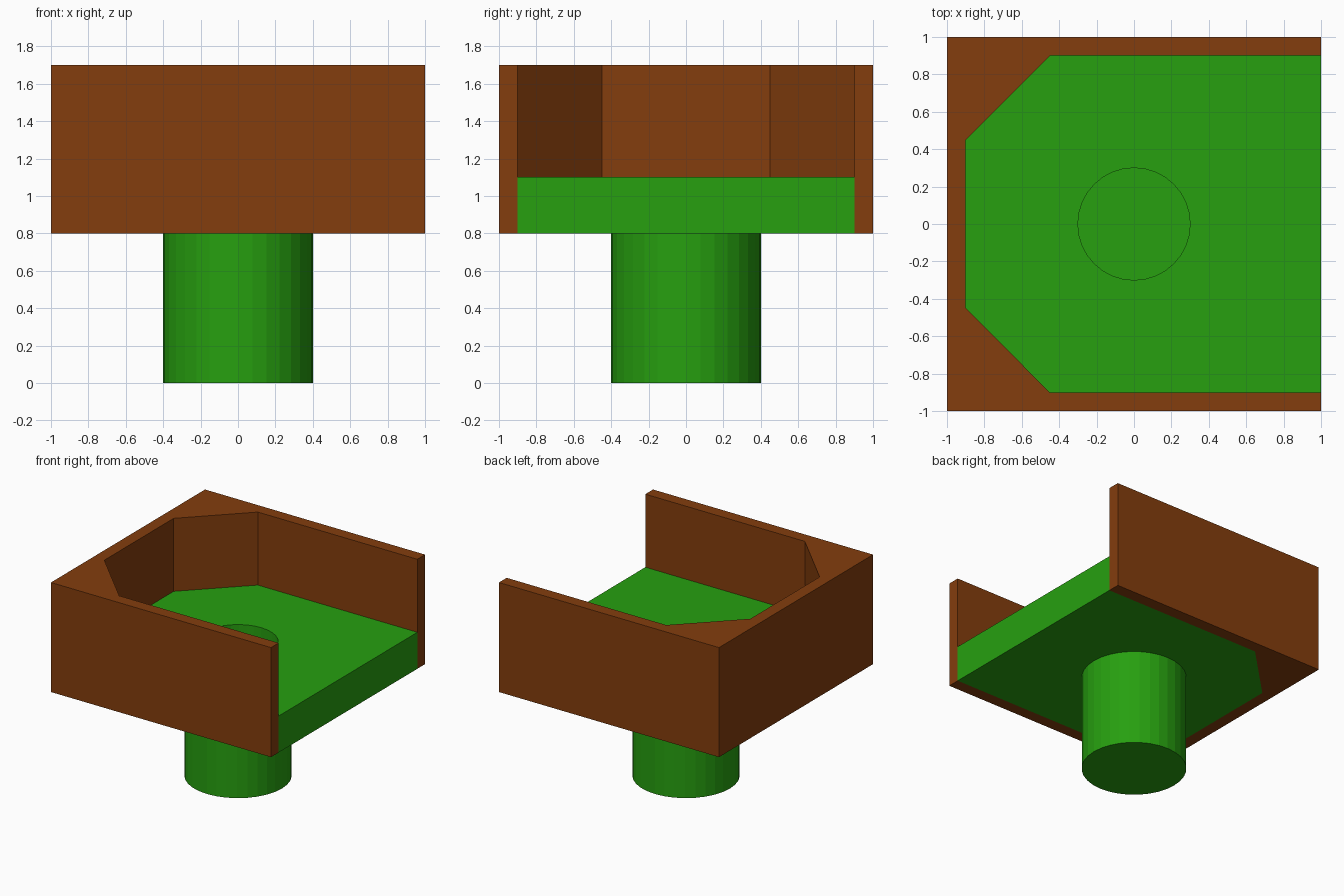
import bpy
import bmesh

if "Cube" in bpy.data.objects:
    bpy.data.objects.remove(bpy.data.objects["Cube"])


def material(name, color):
    mat = bpy.data.materials.new(name)
    mat.diffuse_color = (*color, 1)
    mat.use_nodes = True
    mat.node_tree.nodes["Principled BSDF"].inputs["Base Color"].default_value = mat.diffuse_color
    return mat


def prism(name, outline, z0, z1, mat):
    """Extrude a flat xy outline from z0 up to z1."""
    bm = bmesh.new()
    face = bm.faces.new([bm.verts.new((x, y, z0)) for x, y in outline])
    out = bmesh.ops.extrude_face_region(bm, geom=[face])
    top = [v for v in out["geom"] if isinstance(v, bmesh.types.BMVert)]
    bmesh.ops.translate(bm, verts=top, vec=(0, 0, z1 - z0))
    bmesh.ops.recalc_face_normals(bm, faces=bm.faces)
    mesh = bpy.data.meshes.new(name)
    bm.to_mesh(mesh)
    bm.free()
    obj = bpy.data.objects.new(name, mesh)
    bpy.context.collection.objects.link(obj)
    if mat:
        mesh.materials.append(mat)
    return obj


def cylinder(name, radius, z0, z1, mat):
    bpy.ops.mesh.primitive_cylinder_add(
        vertices=32, radius=radius, depth=z1 - z0, location=(0, 0, (z0 + z1) / 2))
    obj = bpy.context.object
    obj.name = name
    if mat:
        obj.data.materials.append(mat)
    return obj


brown = material("brown", (0.23, 0.047, 0.004))
green = material("green", (0.02, 0.35, 0.005))

# Inner outline with two chamfered back corners, open on the +x side
inner = [(1, -0.9), (-0.45, -0.9), (-0.9, -0.45),
         (-0.9, 0.45), (-0.45, 0.9), (1, 0.9)]

# Three-sided wall around the tray
wall = inner + [(1, 1), (-1, 1), (-1, -1), (1, -1)]
prism("tray_wall", wall, 0.8, 1.7, brown)

# Tray floor and the hollow pedestal below it
floor = prism("tray_floor", inner, 0.8, 1.1, green)
pedestal = cylinder("pedestal", 0.4, 0, 0.8, green)

# Round well through the floor into the pedestal
cutter = cylinder("well_cutter", 0.3, 0.1, 1.3, green)
cutter.hide_render = True
cutter.hide_set(True)
for obj in (floor, pedestal):
    mod = obj.modifiers.new("well", "BOOLEAN")
    mod.operation = "DIFFERENCE"
    mod.solver = "EXACT"
    mod.object = cutter
